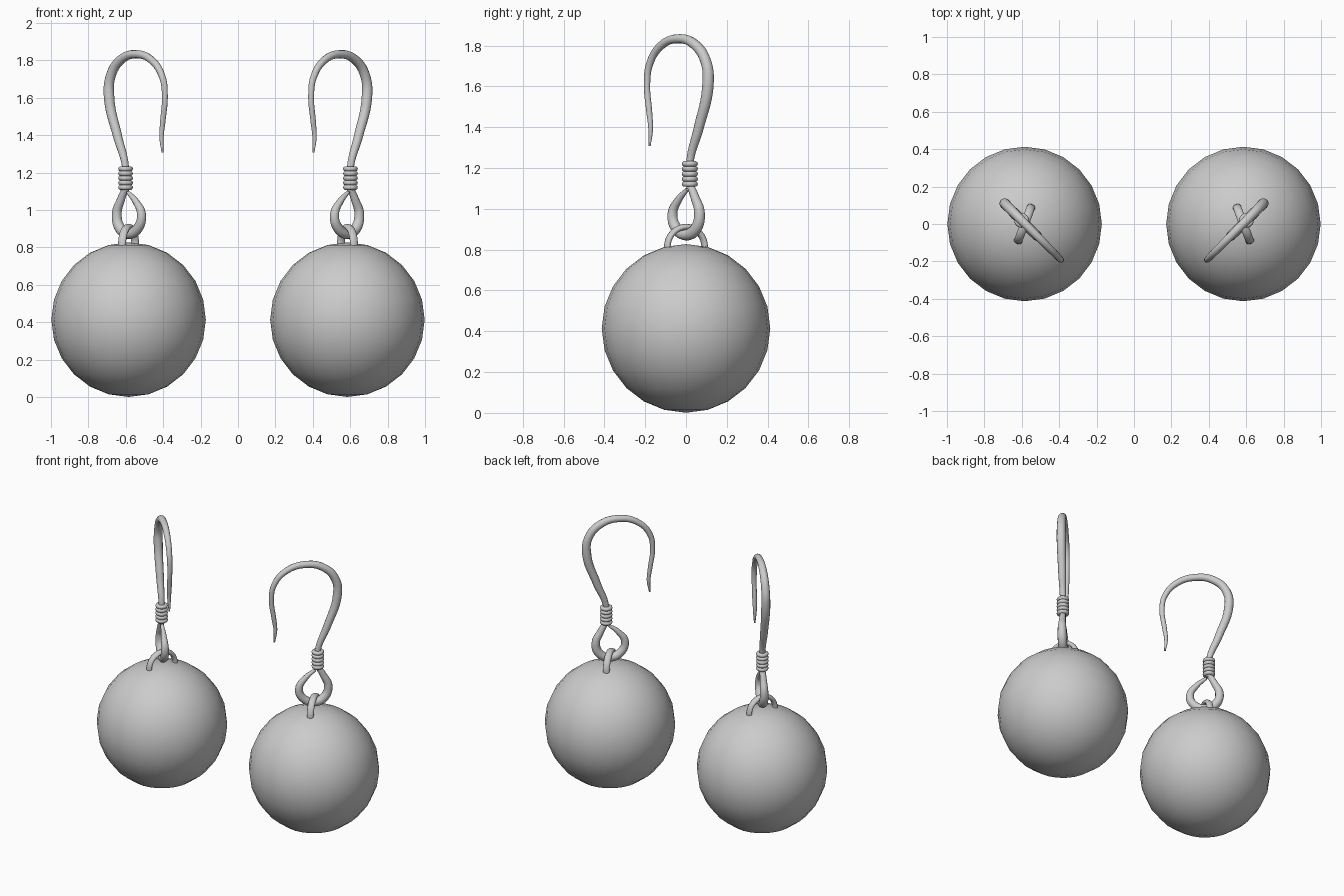
import bpy
from math import radians, pi

if "Cube" in bpy.data.objects:
    bpy.data.objects.remove(bpy.data.objects["Cube"])

CX = 0.585          # centre of the right-hand earring
HX = 0.582          # x of the hook plane where y = 0


def finish(ob, name):
    """Name, smooth, apply transforms and mirror to the other ear."""
    ob.name = name
    bpy.ops.object.select_all(action='DESELECT')
    ob.select_set(True)
    bpy.context.view_layer.objects.active = ob
    bpy.ops.object.transform_apply(location=True, rotation=True, scale=True)
    bpy.ops.object.shade_smooth()
    ob.modifiers.new("other_ear", 'MIRROR').use_mirror_merge = False


def wire(name, pts):
    """Tapered round wire in the diagonal plane; pts are (offset, z, radius)."""
    cu = bpy.data.curves.new(name, 'CURVE')
    cu.dimensions = '3D'
    cu.bevel_depth = 1.0
    cu.bevel_resolution = 4
    cu.resolution_u = 8
    cu.use_fill_caps = True
    sp = cu.splines.new('BEZIER')
    sp.bezier_points.add(len(pts) - 1)
    for bp, (d, z, r) in zip(sp.bezier_points, pts):
        bp.co = (HX + d, d, z)
        bp.radius = r
        bp.handle_left_type = bp.handle_right_type = 'AUTO'
    ob = bpy.data.objects.new(name, cu)
    bpy.context.collection.objects.link(ob)
    bpy.ops.object.select_all(action='DESELECT')
    ob.select_set(True)
    bpy.context.view_layer.objects.active = ob
    bpy.ops.object.convert(target='MESH')
    finish(bpy.context.object, name)


# Ball
bpy.ops.mesh.primitive_uv_sphere_add(segments=24, ring_count=12, radius=0.413,
                                     location=(CX, 0, 0.414))
finish(bpy.context.object, "ball")

# Half-sunk ring on top of the ball
bpy.ops.mesh.primitive_torus_add(major_radius=0.098, minor_radius=0.015,
                                 major_segments=32, minor_segments=12,
                                 location=(CX, 0, 0.813),
                                 rotation=(0, pi / 2, radians(21)))
bpy.context.object.scale = (1, 1, 1.5)
finish(bpy.context.object, "ball_ring")

# Ear hook
wire("ear_hook", [
    (0.019, 1.10, 0.018), (0.02, 1.235, 0.019), (0.062, 1.395, 0.025),
    (0.107, 1.60, 0.029), (0.099, 1.715, 0.027), (0.045, 1.803, 0.025),
    (-0.04, 1.833, 0.022), (-0.125, 1.797, 0.020), (-0.178, 1.71, 0.018),
    (-0.191, 1.61, 0.016), (-0.180, 1.475, 0.015), (-0.173, 1.39, 0.012),
    (-0.178, 1.308, 0.005)])

# Teardrop loop holding the ring
wire("hook_loop", [
    (0.019, 1.12, 0.018), (0.044, 1.055, 0.022), (0.066, 0.98, 0.027),
    (0.050, 0.905, 0.029), (0.003, 0.873, 0.028), (-0.048, 0.905, 0.027),
    (-0.066, 0.975, 0.025), (-0.036, 1.045, 0.018), (0.006, 1.095, 0.010)])

# Wire wrap of five turns
for i in range(5):
    bpy.ops.mesh.primitive_torus_add(major_radius=0.026, minor_radius=0.0135,
                                     major_segments=24, minor_segments=10,
                                     location=(HX + 0.019, 0.019, 1.121 + 0.0248 * i))
    finish(bpy.context.object, f"wire_wrap_{i + 1}")
